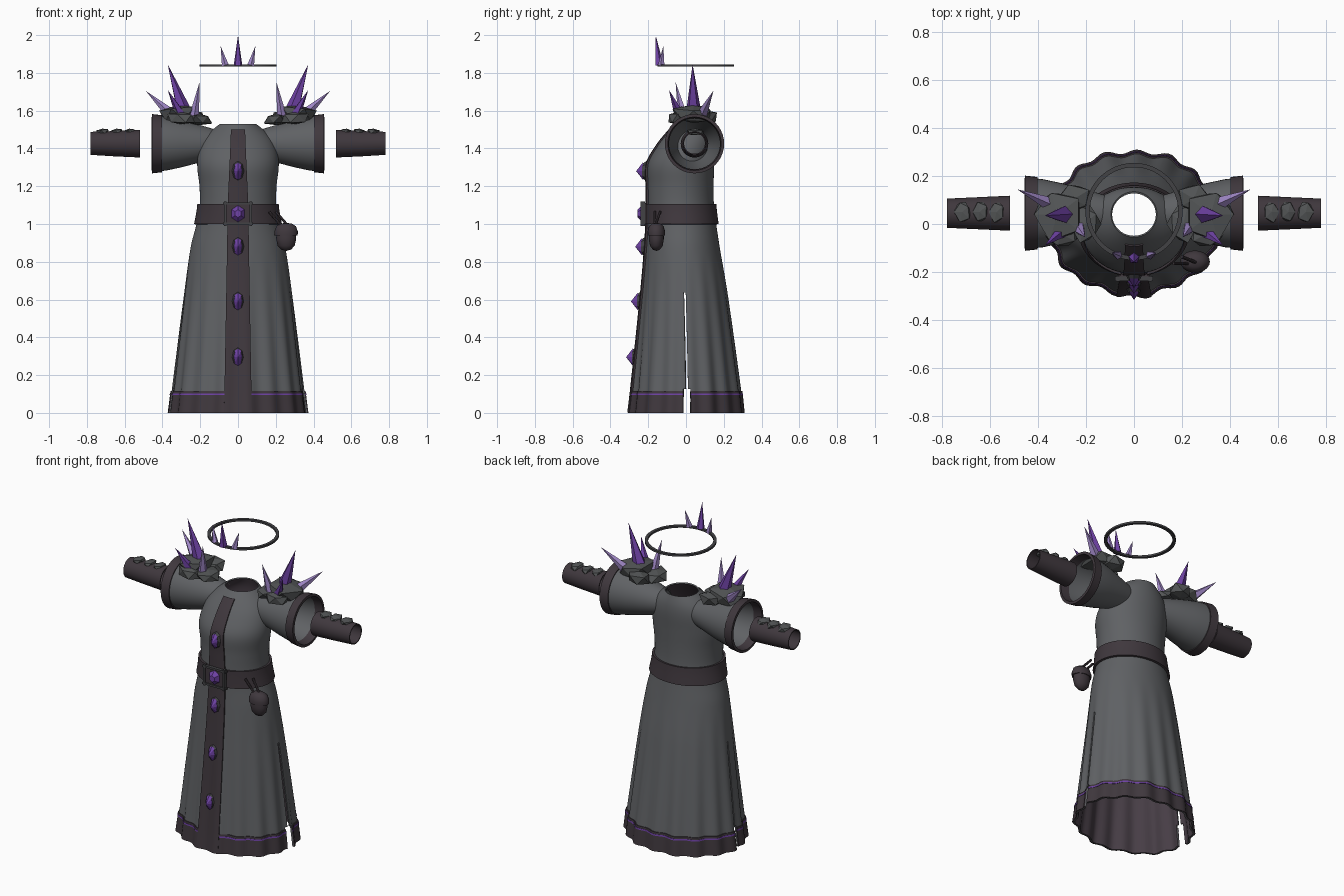
import bpy, bmesh, random
from math import sin, cos, pi, asin
from mathutils import Vector, Matrix

random.seed(4)
if bpy.data.objects.get("Cube"):
    bpy.data.objects.remove(bpy.data.objects["Cube"])


def material(name, r, g, b):
    m = bpy.data.materials.new(name)
    m.diffuse_color = (r, g, b, 1)
    m.use_nodes = True
    bsdf = next(n for n in m.node_tree.nodes if n.type == 'BSDF_PRINCIPLED')
    bsdf.inputs["Base Color"].default_value = (r, g, b, 1)
    return m


CLOTH = material("grey cloth", .115, .12, .128)
TRIM = material("dark plum leather", .05, .039, .047)
LINING = material("plum lining", .062, .047, .06)
STONE = material("grey stone", .085, .09, .092)
METAL = material("dark metal", .055, .055, .06)
CRYSTAL = material("violet crystal", .16, .055, .38)
LILAC = material("pale lilac crystal", .36, .25, .58)


def finish(name, bm, mats, smooth=False, thick=0, mirror=False, lined=False):
    mesh = bpy.data.meshes.new(name)
    for f in bm.faces:
        f.smooth = smooth
    bm.to_mesh(mesh)
    bm.free()
    for m in mats:
        mesh.materials.append(m)
    ob = bpy.data.objects.new(name, mesh)
    bpy.context.collection.objects.link(ob)
    if thick:
        s = ob.modifiers.new("thickness", 'SOLIDIFY')
        s.thickness, s.offset = thick, -1
        s.material_offset = 1 if lined else 0
    if mirror:
        ob.modifiers.new("mirror", 'MIRROR').use_mirror_merge = False
    if smooth:
        ob.modifiers.new("sharp edges", 'EDGE_SPLIT').split_angle = .7
    return ob


def grid(name, rows, mats, wrap_u=True, wrap_v=False, skip=None, smooth=True, **kw):
    """Skin a list of point rows; skip(u, v) leaves a cell open."""
    bm = bmesh.new()
    vs = [[bm.verts.new(p) for p in row] for row in rows]
    nv, nu = len(rows), len(rows[0])
    for v in range(nv if wrap_v else nv - 1):
        for u in range(nu if wrap_u else nu - 1):
            if skip and skip(u, v):
                continue
            a, b, w = vs[v], vs[(v + 1) % nv], (u + 1) % nu
            bm.faces.new((a[u], a[w], b[w], b[u]))
    bmesh.ops.delete(bm, geom=[v for v in bm.verts if not v.link_faces], context='VERTS')
    return finish(name, bm, mats, smooth, **kw)


# Robe silhouette: height, half width, front y, back y
PROFILE = [(0, .357, -.293, .3), (.12, .343, -.28, .288), (.64, .283, -.232, .218),
           (.88, .25, -.213, .178), (1, .22, -.206, .16), (1.1, .203, -.205, .148),
           (1.2, .204, -.205, .146), (1.32, .216, -.203, .15), (1.42, .197, -.148, .155),
           (1.48, .157, -.1, .15), (1.53, .096, -.055, .135)]


def profile(z):
    n = len(PROFILE)
    i = max(k for k in range(n - 1) if PROFILE[k][0] <= z + 1e-6)
    p0, p1, p2, p3 = (PROFILE[min(max(i + d, 0), n - 1)] for d in (-1, 0, 1, 2))
    h = p2[0] - p1[0]
    t = (z - p1[0]) / h
    out = []
    for k in (1, 2, 3):
        m1 = (p2[k] - p0[k]) / (p2[0] - p0[0]) * h
        m2 = (p3[k] - p1[k]) / (p3[0] - p1[0]) * h
        out.append((2*t**3 - 3*t*t + 1) * p1[k] + (t**3 - 2*t*t + t) * m1
                   + (3*t*t - 2*t**3) * p2[k] + (t**3 - t*t) * m2)
    return out


def surf(a, z, off=0.0):
    """Point on the robe at angle a and height z, with folds deepening downward."""
    rx, yf, yb = profile(z)
    fold = max(0, 1 - z / .85) * (.009 * sin(17 * a + .6) + .004 * sin(7 * a))
    r = off + fold
    return Vector(((rx + r) * cos(a), (yf + yb) / 2 + ((yb - yf) / 2 + r) * sin(a), z))


N = 136
ANGLES = [2 * pi * (i - .5) / N for i in range(N)]


def steps(a, b, n):
    return [a + (b - a) * i / n for i in range(n + 1)]


def band(name, z0, z1, n, off, mats, slit=lambda z: -1, **kw):
    zs = steps(z0, z1, n)
    def skip(u, v):
        side = min(u, N - u, abs(u - N // 2))
        return side <= slit((zs[v] + zs[v + 1]) / 2)
    return grid(name, [[surf(a, z, off) for a in ANGLES] for z in zs], mats, skip=skip, **kw)


# Robe with side slits, hem, piping and belt
band("robe", 0, 1.53, 72, 0, [CLOTH, LINING], lambda z: 1 if z < .13 else 0 if z < .64 else -1,
     thick=.008, lined=True)
band("hem", 0, .115, 3, .006, [TRIM], lambda z: 1, thick=.006)
band("hem_piping", .094, .103, 1, .008, [CRYSTAL], lambda z: 1, thick=.004)
band("belt", 1.0, 1.105, 4, .013, [TRIM], thick=.02)

# Front panel running from hem to collar
panel = []
for z in steps(.002, 1.5, 75):
    w = .07 - .018 * min(z, 1.1) / 1.1 - .017 * max(0, z - 1.1) / .4
    half = asin(w / profile(z)[0])
    panel.append([surf(-pi / 2 + half * k / 5, z, .01) for k in range(-5, 6)])
grid("front_panel", panel, [TRIM], wrap_u=False, thick=.012)


def tube(name, rings, mats, y=.045, n=40, **kw):
    """Tube along x; rings hold x, radius, centre height."""
    rows = [[(x, y + r * cos(2*pi*i/n), z + r * sin(2*pi*i/n)) for i in range(n)]
            for x, r, z in rings]
    return grid(name, rows, mats, mirror=True, **kw)


# Sleeves, cuffs and forearm guards
tube("sleeves", [(.12, .075, 1.425), (.17, .09, 1.425), (.22, .104, 1.425), (.3, .125, 1.425),
                 (.38, .142, 1.425), (.45, .149, 1.425)], [CLOTH], thick=.006)
tube("sleeve_cuffs", [(.402, .151, 1.425), (.455, .157, 1.425)], [TRIM], thick=.016)
tube("forearm_guards", [(.518, .073, 1.425), (.65, .067, 1.425), (.78, .061, 1.427)], [TRIM], thick=.006)


def rock(name, centre, size, mat=STONE, rough=.16, tilt=0):
    bm = bmesh.new()
    bmesh.ops.create_icosphere(bm, subdivisions=1, radius=1)
    for v in bm.verts:
        v.co *= 1 + random.uniform(-rough, rough)
        v.co.z = min(max(v.co.z, -.7), .75)
    bm.transform(Matrix.Translation(centre) @ Matrix.Rotation(tilt, 4, 'Y') @ Matrix.Diagonal((*size, 1)))
    return finish(name, bm, [mat], mirror=True)


# Stone pauldrons and forearm studs
rock("pauldron_main", (.315, .04, 1.58), (.11, .115, .066), tilt=.1)
rock("pauldron_inner", (.205, .0, 1.553), (.068, .085, .042))
rock("pauldron_back", (.25, .105, 1.565), (.075, .062, .05))
rock("pauldron_front", (.3, -.045, 1.56), (.075, .05, .045))
for i, x in enumerate((.572, .642, .715)):
    rock(f"forearm_stud_{i + 1}", (x, .05, 1.487), (.036, .047, .024), rough=.1, tilt=.12)


def spike(name, base, tip, r, mat, mirror=True, sides=5):
    base, tip = Vector(base), Vector(tip)
    d = tip - base
    bm = bmesh.new()
    bmesh.ops.create_cone(bm, cap_ends=True, segments=sides, radius1=r, radius2=0, depth=d.length)
    bm.transform(Matrix.Translation((base + tip) / 2) @ d.to_track_quat('Z', 'Y').to_matrix().to_4x4())
    return finish(name, bm, [mat], mirror=mirror)


# Crystal spikes on the shoulders
spike("shoulder_spike_large", (.285, .04, 1.59), (.372, .035, 1.845), .042, CRYSTAL)
spike("shoulder_spike_front", (.305, -.035, 1.58), (.372, -.09, 1.71), .028, CRYSTAL)
spike("shoulder_spike_outer", (.365, .09, 1.59), (.488, .145, 1.705), .028, LILAC)
spike("shoulder_spike_inner", (.232, -.015, 1.57), (.204, -.055, 1.75), .028, LILAC)

# Floating circlet with three crystals
section = [(.185, 1.833), (.203, 1.833), (.203, 1.845), (.185, 1.845)]
grid("circlet", [[(r * cos(2*pi*i/64), .052 + r * sin(2*pi*i/64), z) for i in range(64)]
                 for r, z in section], [METAL], wrap_v=True)
spike("circlet_spike_middle", (0, -.143, 1.84), (0, -.16, 1.998), .024, CRYSTAL, False)
spike("circlet_spikes_side", (.067, -.13, 1.84), (.092, -.12, 1.942), .019, LILAC)


def stud(name, pos, w, h, depth, mat, top=0.0, sides=6):
    """Faceted cone pointing forward."""
    bm = bmesh.new()
    bmesh.ops.create_cone(bm, cap_ends=True, segments=sides, radius1=1, radius2=top, depth=1)
    bm.transform(Matrix.Translation((0, 0, .5)))
    bm.transform(Matrix.Translation(pos) @ Matrix.Rotation(pi / 2, 4, 'X') @ Matrix.Diagonal((w, h, depth, 1)))
    return finish(name, bm, [mat])


# Gem buttons down the panel
for i, z in enumerate((1.28, .88, .59, .295)):
    y = surf(-pi / 2, z, .008).y
    stud(f"gem_bezel_{i + 1}", (0, y + .006, z), .035, .053, .022, METAL, .72, 8)
    stud(f"gem_{i + 1}", (0, y - .012, z), .025, .046, .036, CRYSTAL, 0, 8)


def box(name, centre, size, mat):
    bm = bmesh.new()
    bmesh.ops.create_cube(bm, size=1)
    bm.transform(Matrix.Translation(centre) @ Matrix.Diagonal((*size, 1)))
    return finish(name, bm, [mat])


# Belt buckle
box("buckle_plate", (0, -.222, 1.055), (.135, .02, .11), TRIM)
for s, side in ((-1, "low"), (1, "high")):
    box(f"buckle_bar_{side}", (0, -.229, 1.055 + s * .053), (.16, .02, .012), METAL)
    box(f"buckle_post_{side}", (s * .067, -.229, 1.055), (.012, .022, .13), METAL)
stud("buckle_gem", (0, -.23, 1.055), .04, .046, .026, CRYSTAL, .45)

# Hip pouch with flap and cords
lathe = [(.002, .858), (.025, .864), (.045, .885), (.053, .92), (.052, .942), (.061, .94),
         (.062, .96), (.052, .988), (.03, 1.002), (.002, 1.006)]
grid("hip_pouch", [[(.255 + r * cos(2*pi*i/20), -.157 + .75 * r * sin(2*pi*i/20), z)
                    for i in range(20)] for r, z in lathe], [TRIM])
for i, dx in enumerate((0, .035)):
    a, b = Vector((.165 + dx, -.165 + dx * .8, 1.065)), Vector((.235 + dx, -.165, .985))
    d = b - a
    bm = bmesh.new()
    bmesh.ops.create_cone(bm, cap_ends=True, segments=8, radius1=.007, radius2=.007, depth=d.length)
    bm.transform(Matrix.Translation((a + b) / 2) @ d.to_track_quat('Z', 'Y').to_matrix().to_4x4())
    finish(f"pouch_cord_{i + 1}", bm, [TRIM], True)
